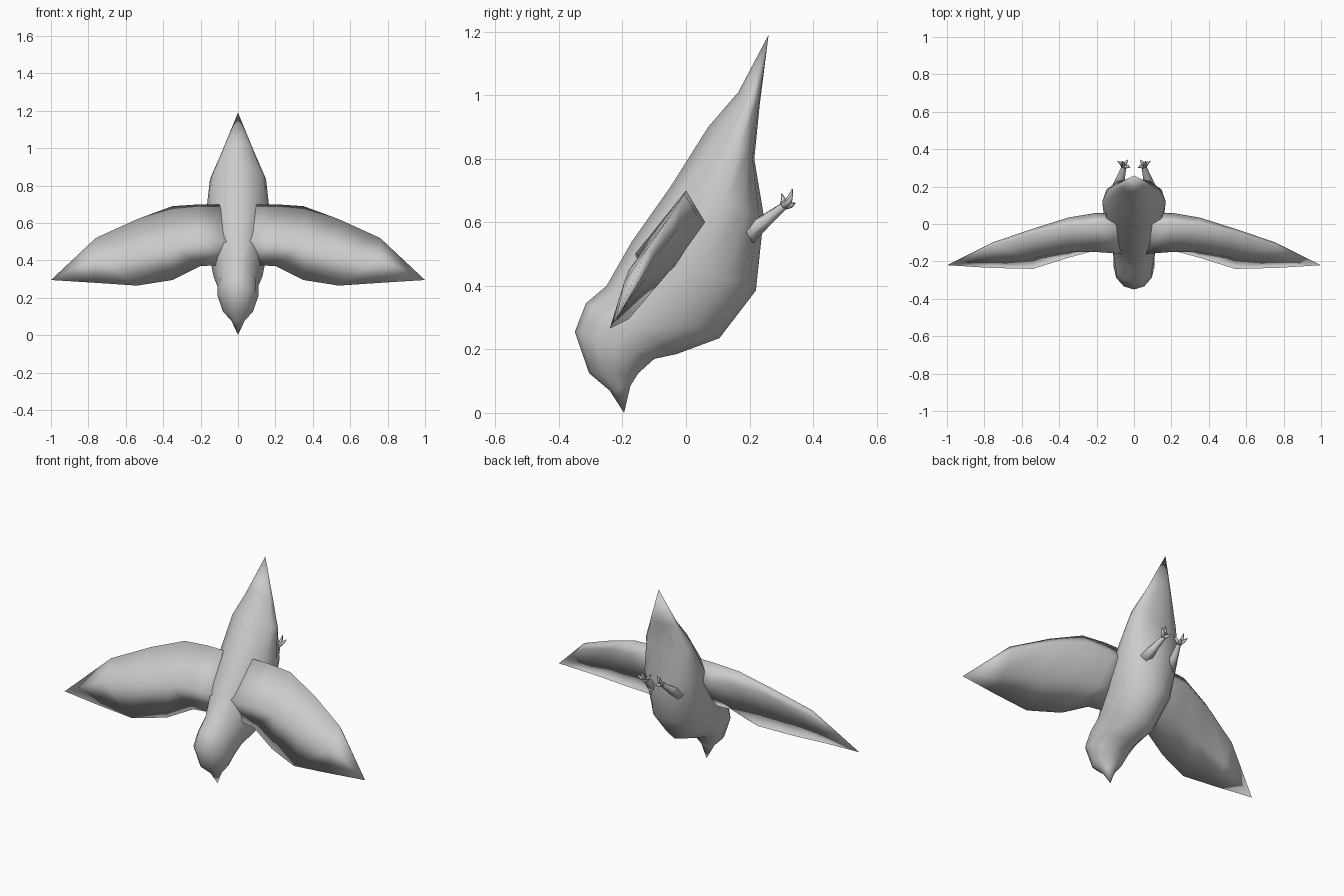
import bpy, bmesh, math
from mathutils import Vector

cube = bpy.data.objects.get("Cube")
if cube:
    bpy.data.objects.remove(cube, do_unlink=True)

grey = bpy.data.materials.new("plain_grey")
grey.use_nodes = True
grey.diffuse_color = (0.6, 0.6, 0.6, 1)
grey.node_tree.nodes["Principled BSDF"].inputs["Base Color"].default_value = (0.6, 0.6, 0.6, 1)


def loft(name, rings, start=None, end=None, mirror=False):
    """Skin a list of closed rings, closing each end with a point or a cap."""
    bm = bmesh.new()
    loops = [[bm.verts.new(p) for p in ring] for ring in rings]
    n = len(loops[0])
    for a, b in zip(loops, loops[1:]):
        for i in range(n):
            j = (i + 1) % n
            bm.faces.new((a[i], a[j], b[j], b[i]))
    for loop, tip in ((loops[0], start), (loops[-1], end)):
        if tip is None:
            bm.faces.new(loop)
        else:
            v = bm.verts.new(tip)
            for i in range(n):
                bm.faces.new((loop[i], loop[(i + 1) % n], v))
    bmesh.ops.recalc_face_normals(bm, faces=bm.faces)
    for f in bm.faces:
        f.smooth = True
    mesh = bpy.data.meshes.new(name)
    bm.to_mesh(mesh)
    bm.free()
    mesh.materials.append(grey)
    ob = bpy.data.objects.new(name, mesh)
    bpy.context.collection.objects.link(ob)
    if mirror:
        ob.modifiers.new("mirror", "MIRROR").use_clip = False
    return ob


def body_ring(back, belly, width, bias, sides=12):
    """Oval between a back point and a belly point (y, z); low bias widens the belly side."""
    a, b = Vector((0, *back)), Vector((0, *belly))
    ring = []
    for i in range(sides):
        t = 2 * math.pi * i / sides
        u = ((1 - math.cos(t)) / 2) ** bias
        p = a.lerp(b, u)
        p.x = width * math.sin(t)
        ring.append(p)
    return ring


# Body with beak, head, trunk and tail: back point, belly point, half width, bias
sections = [
    ((-0.24, 0.07), (-0.175, 0.085), 0.035, 1),
    ((-0.305, 0.125), (-0.15, 0.125), 0.08, 1),
    ((-0.35, 0.255), (-0.10, 0.17), 0.11, 1),
    ((-0.315, 0.345), (-0.03, 0.185), 0.11, 1),
    ((-0.25, 0.40), (0.105, 0.235), 0.13, 0.9),
    ((-0.17, 0.54), (0.22, 0.385), 0.16, 0.9),
    ((-0.05, 0.71), (0.245, 0.62), 0.17, 0.8),
    ((0.07, 0.90), (0.215, 0.80), 0.15, 0.6),
    ((0.165, 1.01), (0.232, 0.97), 0.085, 0.6),
]
loft("body", [body_ring(*s) for s in sections], (0, -0.195, 0), (0, 0.26, 1.19))

# Wings: x, then leading edge, lower lead, hollow underside, trailing edge, upper side
stations = [
    (0.06, (0.0, 0.70), (0.06, 0.60), (-0.03, 0.46), (-0.12, 0.375), (-0.16, 0.50)),
    (0.20, (0.0, 0.70), (0.06, 0.60), (-0.04, 0.46), (-0.14, 0.37), (-0.15, 0.50)),
    (0.35, (-0.005, 0.69), (0.035, 0.62), (-0.07, 0.46), (-0.18, 0.295), (-0.15, 0.49)),
    (0.54, (-0.05, 0.62), (-0.025, 0.58), (-0.12, 0.43), (-0.24, 0.265), (-0.18, 0.45)),
    (0.76, (-0.12, 0.52), (-0.10, 0.49), (-0.16, 0.39), (-0.235, 0.28), (-0.195, 0.41)),
]
loft("wings", [[(x, *p) for p in pts] for x, *pts in stations],
     end=(1, -0.22, 0.295), mirror=True)


def limb(name, path, sides=6):
    """Tapered tube through (point, radius) pairs, mirrored to both sides."""
    rings = []
    for i, (p, r) in enumerate(path):
        before = Vector(path[max(i - 1, 0)][0])
        after = Vector(path[min(i + 1, len(path) - 1)][0])
        turn = (after - before).to_track_quat("Z", "Y")
        rings.append([Vector(p) + turn @ Vector((r * math.cos(k * math.tau / sides),
                                                 r * math.sin(k * math.tau / sides), 0))
                      for k in range(sides)])
    return loft(name, rings, mirror=True)


# Legs and toes
foot = (0.055, 0.30, 0.645)
limb("legs", [((0.085, 0.19, 0.56), 0.036), ((0.07, 0.25, 0.605), 0.022),
              (foot, 0.014), ((0.053, 0.315, 0.655), 0.01)])
toe_ends = {
    "outer_toes": (0.088, 0.335, 0.685),
    "middle_toes": (0.062, 0.335, 0.705),
    "inner_toes": (0.033, 0.343, 0.66),
    "hind_toes": (0.02, 0.30, 0.69),
}
for name, tip in toe_ends.items():
    knuckle = Vector(foot).lerp(Vector(tip), 0.55)
    knuckle.y += 0.008
    limb(name, [(foot, 0.01), (knuckle, 0.009), (tip, 0.002)], sides=5)
